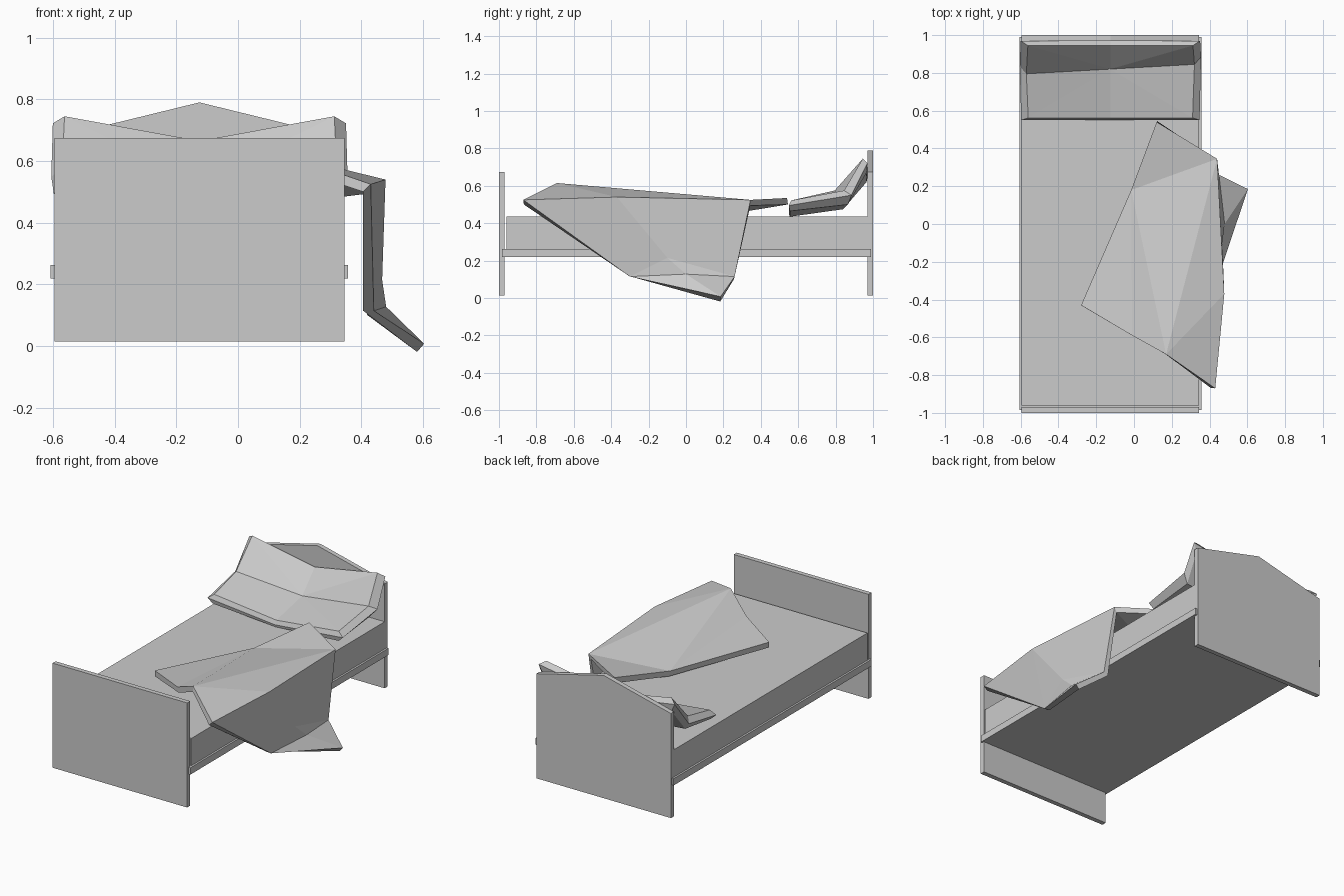
import bpy, bmesh

if "Cube" in bpy.data.objects:
    bpy.data.objects.remove(bpy.data.objects["Cube"])


def make_mesh(name, verts, faces):
    me = bpy.data.meshes.new(name)
    me.from_pydata(verts, [], faces)
    ob = bpy.data.objects.new(name, me)
    bpy.context.collection.objects.link(ob)
    return ob


def panel(name, outline, y0, y1):
    """Extrude an (x, z) outline from y0 to y1."""
    n = len(outline)
    verts = [(x, y, z) for y in (y0, y1) for x, z in outline]
    faces = [tuple(range(n)), tuple(range(2 * n - 1, n - 1, -1))]
    faces += [(i, i + n, (i + 1) % n + n, (i + 1) % n) for i in range(n)]
    ob = make_mesh(name, verts, faces)
    fix_normals(ob)
    return ob


def fix_normals(ob):
    bm = bmesh.new()
    bm.from_mesh(ob.data)
    bmesh.ops.recalc_face_normals(bm, faces=bm.faces)
    bm.to_mesh(ob.data)
    bm.free()


def rect(x0, x1, z0, z1):
    return [(x0, z0), (x1, z0), (x1, z1), (x0, z1)]


# Bed frame and mattress
L, R, MID = -0.595, 0.345, -0.125
panel("footboard", rect(L, R, 0.015, 0.675), -1.0, -0.97)
panel("headboard", [(L, 0.015), (R, 0.015), (R, 0.675), (MID, 0.79), (L, 0.675)], 0.97, 1.0)
panel("bed_base", rect(L - 0.012, R + 0.012, 0.22, 0.263), -0.985, 0.99)
panel("mattress", rect(L, R, 0.25, 0.435), -0.96, 0.97)

# Pillow: three 3x3 layers; each row is (half width, y, side z, middle z)
layers = [
    [(0.44, 0.555, 0.465, 0.435), (0.44, 0.84, 0.50, 0.475), (0.45, 0.965, 0.67, 0.62)],
    [(0.472, 0.55, 0.495, 0.45), (0.48, 0.86, 0.55, 0.515), (0.475, 0.97, 0.722, 0.645)],
    [(0.435, 0.562, 0.522, 0.475), (0.445, 0.82, 0.575, 0.53), (0.437, 0.945, 0.745, 0.665)],
]
verts = []
for layer in layers:
    for row, (w, y, side, mid) in enumerate(layer):
        skew = 0.025 if row == 1 else 0
        for s in (-1, 0, 1):
            verts.append((MID + s * w, y + s * skew, mid if s == 0 else side))
ring = [0, 1, 2, 5, 8, 7, 6, 3]
faces = []
for base in (0, 18):                                # bottom and top skins
    faces += [tuple(base + r for r in (a, b, 4))
              for a, b in zip(ring, ring[1:] + ring[:1])]
for base in (0, 9):                                 # rim
    faces += [(base + a, base + b, base + 9 + b, base + 9 + a)
              for a, b in zip(ring, ring[1:] + ring[:1])]
fix_normals(make_mesh("pillow", verts, faces))

# Blanket: crumpled sheet draped over the right edge
pts = {
    "A": (0.12, 0.54, 0.535), "B": (0.44, 0.345, 0.525), "C": (0.43, -0.87, 0.525),
    "D": (-0.28, -0.43, 0.495), "E": (-0.015, 0.18, 0.475), "F": (-0.01, -0.59, 0.525),
    "G": (0.17, -0.69, 0.615), "H": (0.603, 0.185, 0.008), "I": (0.45, 0.26, 0.115),
    "J": (0.44, -0.30, 0.115), "K": (0.48, 0.0, 0.128), "L": (0.467, -0.10, 0.215),
    "M": (0.478, -0.37, 0.54),
}
tris = "EDF EFG EGB EBA GCM GMB CJM MJL MLB BLI LKI LJK KHI KJH".split()
keys = list(pts)
blanket = make_mesh("blanket", list(pts.values()),
                    [tuple(keys.index(c) for c in t) for t in tris])
mod = blanket.modifiers.new("thickness", "SOLIDIFY")
mod.thickness = 0.035
mod.offset = -1
